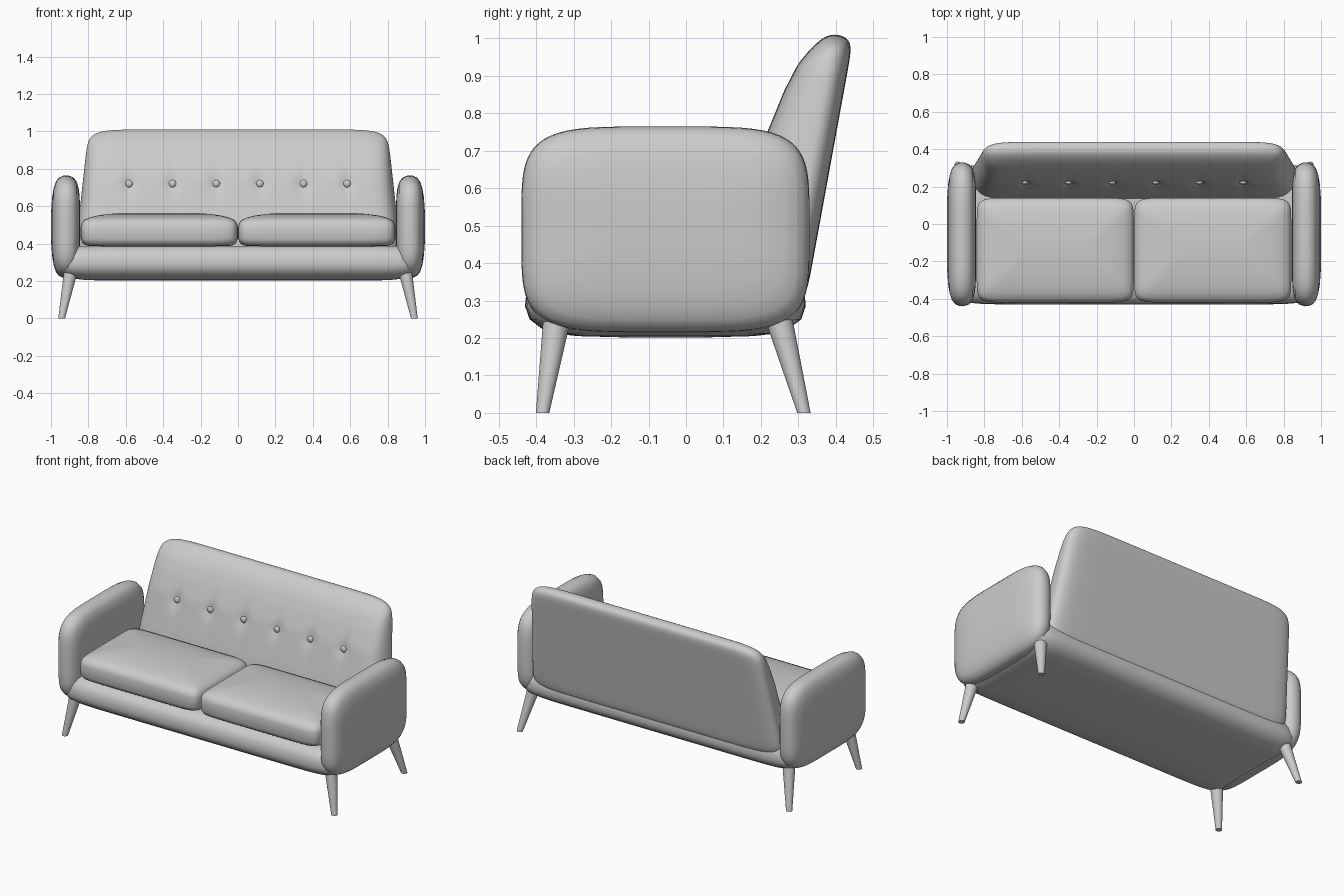
import bpy, bmesh, math
from mathutils import Vector

if "Cube" in bpy.data.objects:
    bpy.data.objects.remove(bpy.data.objects["Cube"])


def finish(name, bm, angle=50):
    bmesh.ops.recalc_face_normals(bm, faces=bm.faces)
    me = bpy.data.meshes.new(name)
    bm.to_mesh(me)
    bm.free()
    ob = bpy.data.objects.new(name, me)
    bpy.context.collection.objects.link(ob)
    bpy.ops.object.select_all(action='DESELECT')
    ob.select_set(True)
    bpy.context.view_layer.objects.active = ob
    bpy.ops.object.shade_smooth_by_angle(angle=math.radians(angle))
    return ob


def superellipse(cu, cv, a, b, n, count):
    pts = []
    for i in range(count):
        t = 2 * math.pi * (i + 0.5) / count
        c, s = math.cos(t), math.sin(t)
        pts.append((cu + a * math.copysign(abs(c) ** (2 / n), c),
                    cv + b * math.copysign(abs(s) ** (2 / n), s)))
    return pts


def loft(name, rings, angle=50):
    bm = bmesh.new()
    loops = [[bm.verts.new(p) for p in r] for r in rings]
    n = len(loops[0])
    for a, b in zip(loops, loops[1:]):
        for i in range(n):
            bm.faces.new((a[i], a[(i + 1) % n], b[(i + 1) % n], b[i]))
    bm.faces.new(loops[0])
    bm.faces.new(loops[-1])
    return finish(name, bm, angle)


def slab(name, cx, cy, a, b, n, profile):
    """Rounded slab stacked in z from (z, inset) pairs."""
    loft(name, [[(x, y, z) for x, y in superellipse(cx, cy, a - d, b - d, n, 64)]
                for z, d in profile])


# Base frame
slab("base", 0, -0.055, 0.955, 0.375, 14,
     [(0.202, 0.25), (0.205, 0.14), (0.212, 0.08), (0.225, 0.045), (0.25, 0.012),
      (0.285, 0), (0.33, 0.004), (0.36, 0.018), (0.38, 0.045), (0.388, 0.08)])

# Seat cushions
for side, label in ((-1, "left"), (1, "right")):
    slab(label + "_seat_cushion", side * 0.421, -0.14, 0.42, 0.28, 11,
         [(0.385, 0.06), (0.39, 0.03), (0.402, 0.01), (0.425, 0), (0.49, 0), (0.51, 0.005),
          (0.527, 0.02), (0.54, 0.05), (0.55, 0.09), (0.558, 0.15), (0.563, 0.22), (0.564, 0.265)])

# Arms
ARM = [(0.845, 0.16), (0.847, 0.11), (0.852, 0.07), (0.862, 0.035), (0.88, 0.011), (0.91, 0),
       (0.935, 0.002), (0.957, 0.012), (0.974, 0.034), (0.986, 0.07), (0.994, 0.12),
       (0.999, 0.19), (1.0, 0.25)]
for side, label in ((-1, "left"), (1, "right")):
    loft(label + "_arm",
         [[(side * x, y, z) for y, z in superellipse(-0.055, 0.49, 0.385 - d, 0.275 - d, 4.6, 64)]
          for x, d in ARM])

# Backrest: front and back sheets that share a rounded rim
BUTTON_X = [-0.583 + 0.2332 * i for i in range(6)]
BUTTON_Z = 0.72
THICK = [(0.2, 0.2), (0.52, 0.2), (0.745, 0.186), (0.86, 0.16), (0.93, 0.137), (1.02, 0.085)]


def back_y(z):
    return 0.444 - 0.183 * (0.98 - z)


def thickness(z):
    for (z0, t0), (z1, t1) in zip(THICK, THICK[1:]):
        if z <= z1:
            return t0 + (t1 - t0) * (z - z0) / (z1 - z0)
    return THICK[-1][1]


def tuft(x, z):
    d = 0
    for bx in BUTTON_X:
        dx, dz = x - bx, z - BUTTON_Z
        d += 0.014 * math.exp(-(dx * dx + dz * dz) / 0.04 ** 2)
        d += 0.006 * math.exp(-(dx / 0.02) ** 2 - (dz / 0.12) ** 2)
    return d


NX, NZ, RIM = 120, 44, 0.055
bm = bmesh.new()
front, rear = {}, {}
for i in range(NX + 1):
    for j in range(NZ + 1):
        u = math.sin(math.pi * (i / NX - 0.5))
        v = math.sin(math.pi * (j / NZ - 0.5))
        r = max(abs(u), abs(v))
        norm = (abs(u) ** 12 + abs(v) ** 12) ** (1 / 12)
        k = r / norm if norm > 0 else 1
        z = 0.65 + 0.36 * v * k
        x = (0.878 - 0.11 * (z - 0.29)) * u * k
        g = math.sqrt(max(0, 1 - r ** 20))
        yb = back_y(z)
        front[i, j] = bm.verts.new((x, yb - RIM - (thickness(z) - RIM) * g + tuft(x, z) * g, z))
        if i in (0, NX) or j in (0, NZ):
            rear[i, j] = front[i, j]
        else:
            rear[i, j] = bm.verts.new((x, yb - RIM * (1 - g), z))
for i in range(NX):
    for j in range(NZ):
        quad = [(i, j), (i + 1, j), (i + 1, j + 1), (i, j + 1)]
        bm.faces.new([front[q] for q in quad])
        if len({rear[q] for q in quad} - {front[q] for q in quad}) > 0:
            bm.faces.new([rear[q] for q in reversed(quad)])
finish("backrest", bm, 60)

# Tufting buttons
for i, bx in enumerate(BUTTON_X):
    bm = bmesh.new()
    bmesh.ops.create_uvsphere(bm, u_segments=16, v_segments=10, radius=0.02)
    bmesh.ops.scale(bm, vec=(1, 0.6, 1), verts=bm.verts)
    y = back_y(BUTTON_Z) - thickness(BUTTON_Z) + 0.014
    bmesh.ops.translate(bm, vec=(bx, y, BUTTON_Z), verts=bm.verts)
    finish("button_%d" % (i + 1), bm)

# Splayed tapered legs
for label, foot_y, top_y in (("front", -0.383, -0.343), ("back", 0.315, 0.245)):
    for side, name in ((-1, "left"), (1, "right")):
        ends = [(Vector((side * 0.943, foot_y, 0)), 0.018),
                (Vector((side * 0.892, top_y, 0.26)), 0.038)]
        loft(name + "_" + label + "_leg",
             [[c + Vector((x, y, 0)) for x, y in superellipse(0, 0, r, r, 2, 24)]
              for c, r in ends])
